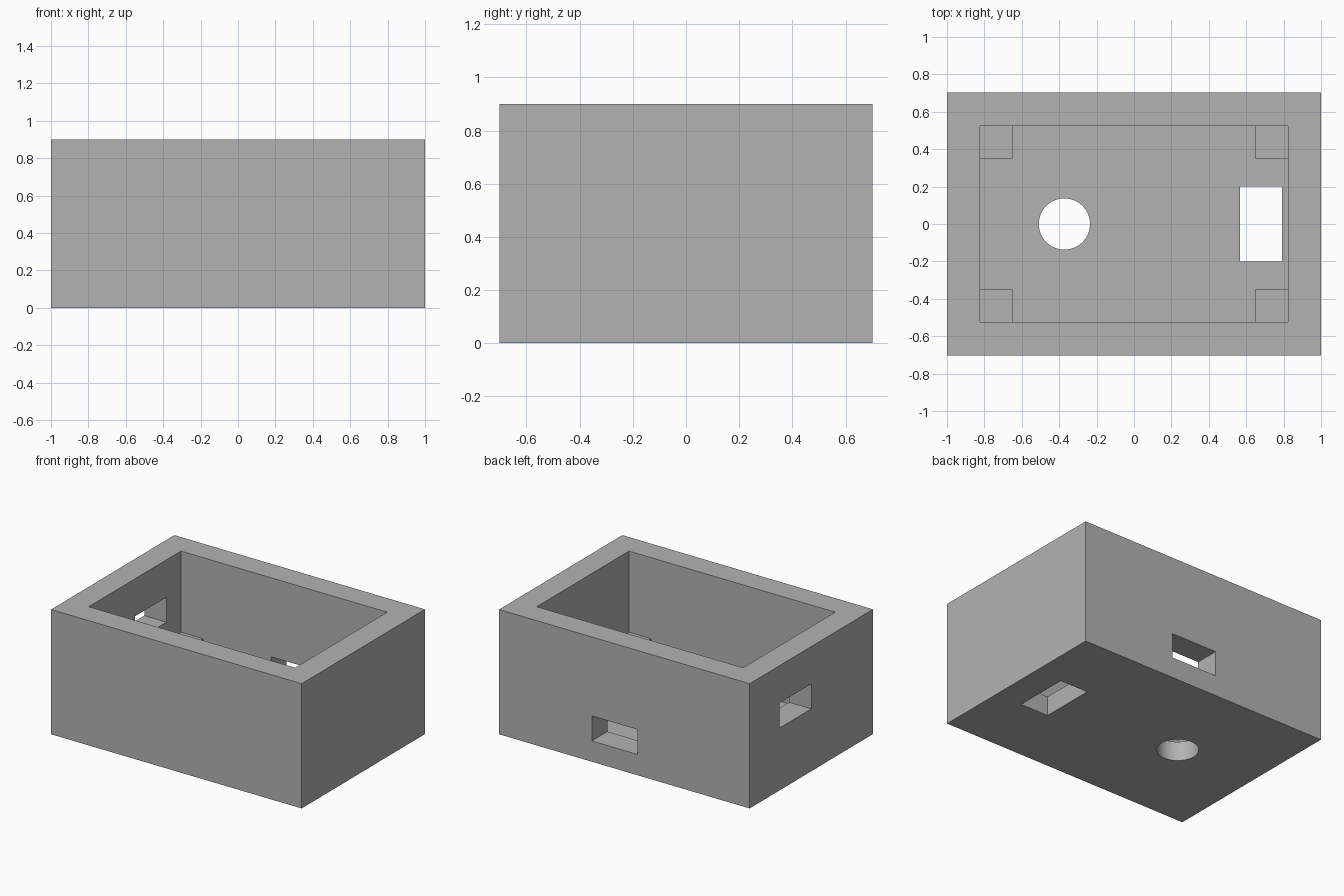
import bpy

cube = bpy.data.objects.get("Cube")
if cube:
    bpy.data.objects.remove(cube, do_unlink=True)

# Overall dimensions
HX, HY, HEIGHT = 1.0, 0.702, 0.9
WALL, FLOOR = 0.177, 0.14
IX, IY = HX - WALL, HY - WALL
POST, POST_TOP, SINK = 0.175, 0.315, 0.03

grey = bpy.data.materials.new("plain grey")
grey.use_nodes = True
colour = (0.45, 0.45, 0.45, 1)
grey.diffuse_color = colour
grey.node_tree.nodes["Principled BSDF"].inputs["Base Color"].default_value = colour


def block(name, low, high):
    """Axis-aligned block between two corners."""
    centre = [(a + b) / 2 for a, b in zip(low, high)]
    bpy.ops.mesh.primitive_cube_add(size=1, location=centre)
    ob = bpy.context.object
    ob.name = name
    ob.scale = [b - a for a, b in zip(low, high)]
    bpy.ops.object.transform_apply(location=True, rotation=False, scale=True)
    ob.data.materials.append(grey)
    return ob


def cut(target, cutter):
    """Subtract the cutter, then discard it."""
    mod = target.modifiers.new("cut", 'BOOLEAN')
    mod.operation = 'DIFFERENCE'
    mod.solver = 'EXACT'
    mod.object = cutter
    bpy.context.view_layer.objects.active = target
    bpy.ops.object.modifier_apply(modifier=mod.name)
    bpy.data.objects.remove(cutter, do_unlink=True)


# Open box
box = block("box_shell", (-HX, -HY, 0), (HX, HY, HEIGHT))
cut(box, block("cavity", (-IX, -IY, FLOOR), (IX, IY, HEIGHT + 1)))

# Rectangular openings in back wall, right-hand wall and floor
cut(box, block("back_slot", (-0.105, IY - 0.1, 0.15), (0.26, HY + 0.1, 0.33)))
cut(box, block("side_slot", (-HX - 0.1, 0.0, 0.45), (-IX + 0.1, 0.36, 0.63)))
cut(box, block("floor_slot", (0.567, -0.2, -0.1), (0.79, 0.2, FLOOR + 0.1)))

# Round opening in floor
bpy.ops.mesh.primitive_cylinder_add(vertices=64, radius=0.137, depth=0.6, location=(-0.372, 0, 0))
drill = bpy.context.object
drill.data.materials.append(grey)
cut(box, drill)

bpy.ops.object.select_all(action='DESELECT')
box.select_set(True)
bpy.context.view_layer.objects.active = box
bpy.ops.object.shade_smooth_by_angle(angle=0.5)

# Corner posts, sunk slightly into walls and floor
for sx, side in ((-1, "right"), (1, "left")):
    for sy, end in ((-1, "front"), (1, "back")):
        xs = sorted((sx * (IX - POST), sx * (IX + SINK)))
        ys = sorted((sy * (IY - POST), sy * (IY + SINK)))
        block(f"corner_post_{end}_{side}", (xs[0], ys[0], FLOOR - SINK), (xs[1], ys[1], POST_TOP))
